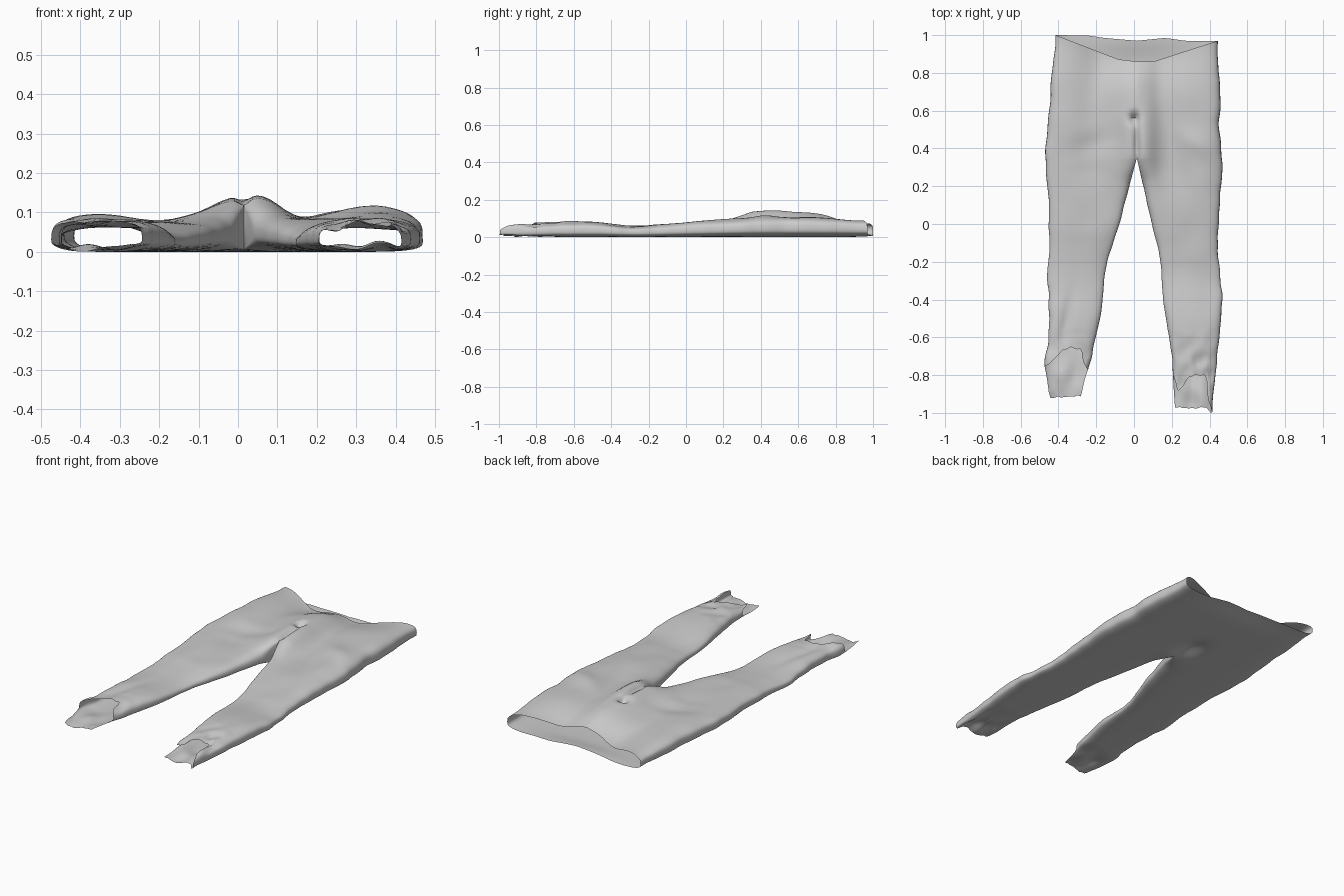
import bpy, bmesh, math
from mathutils import Vector, noise

if "Cube" in bpy.data.objects:
    bpy.data.objects.remove(bpy.data.objects["Cube"])

def interp(table, t):
    """Piecewise-linear lookup; table keys ascend."""
    if t <= table[0][0]:
        return table[0][1]
    for (a, p), (b, q) in zip(table, table[1:]):
        if t <= b:
            return p + (q - p) * (t - a) / (b - a)
    return table[-1][1]

def soft(table, t, r=0.06):
    return sum(interp(table, t + k * r) for k in (-1, -.5, 0, .5, 1)) / 5

def bump(x, y, cx, cy, rx, ry, ang=0):
    c, s = math.cos(ang), math.sin(ang)
    dx, dy = x - cx, y - cy
    return math.exp(-((dx * c + dy * s) / rx) ** 2 - ((dy * c - dx * s) / ry) ** 2)

CROTCH, SEAM_X = 0.35, 0.015

# Outlines of each leg by y, and waist / hem edges by position across the leg (0 inner, 1 outer)
LEFT = dict(
    outer=[(-1, -.455), (-.8, -.465), (-.72, -.475), (-.6, -.45), (-.4, -.45), (-.25, -.462), (-.1, -.447),
           (.1, -.45), (.3, -.468), (.4, -.468), (.6, -.45), (.8, -.435), (1, -.41)],
    inner=[(-.95, -.27), (-.8, -.255), (-.74, -.23), (-.6, -.205), (-.5, -.175), (-.35, -.165), (-.2, -.145),
           (0, -.075), (.2, -.025), (CROTCH, SEAM_X)],
    waist_top=[(0, .86), (.22, .872), (1, 1.0)],
    waist_back=[(0, .97), (.4, .985), (.6, .998), (1, 1.0)],
    hem_top=[(0, -.77), (.12, -.74), (.25, -.67), (.45, -.655), (.7, -.67), (.82, -.73), (1, -.75)],
    hem_back=[(0, -.77), (.06, -.91), (.5, -.915), (.94, -.92), (1, -.75)])
RIGHT = dict(
    outer=[(-1, .415), (-.8, .43), (-.6, .452), (-.4, .468), (-.25, .455), (-.1, .442),
           (.1, .45), (.3, .47), (.5, .45), (.7, .46), (.85, .445), (1, .44)],
    inner=[(-1, .205), (-.75, .205), (-.65, .195), (-.45, .158), (-.2, .143), (0, .093),
           (.15, .06), (CROTCH, SEAM_X)],
    waist_top=[(0, .86), (.22, .862), (1, .97)],
    waist_back=[(0, .97), (.35, .985), (.6, .97), (1, .97)],
    hem_top=[(0, -.8), (.12, -.88), (.25, -.86), (.35, -.81), (.6, -.795), (.8, -.81), (.88, -.93), (1, -.995)],
    hem_back=[(0, -.8), (.05, -.97), (.5, -.975), (.85, -.97), (.95, -1.0), (1, -.995)])
HEIGHT = [(-1, .065), (-.8, .075), (-.65, .083), (-.5, .085), (-.28, .055), (0, .085), (.2, .1),
          (.45, .115), (.6, .115), (.85, .11), (1, .1)]
# Rise and fall across the hips: high at the fly, hollow on each thigh
ACROSS = [(-.45, -.012), (-.35, -.016), (-.2, -.036), (-.1, -.012), (-.02, .02), (.06, .022),
          (.15, -.026), (.25, -.008), (.4, .002)]

def height(x, y):
    """Height of the upper cloth, with its folds."""
    h = soft(HEIGHT, y)
    h += soft(ACROSS, x, .04) * max(0, min(1, (y + .05) * 3))
    h += .01 * bump(x, y, -.03, .47, .06, .16) + .014 * bump(x, y, .07, .4, .05, .2, .12)
    h -= .022 * bump(x, y, SEAM_X, .42, .018, .12)            # fly groove
    h -= .04 * bump(x, y, 0, .56, .025, .025)                 # crotch pucker
    h -= .012 * bump(x, y, -.22, .42, .14, .06, .3)           # thigh folds
    h -= .01 * bump(x, y, .2, .4, .05, .25, .3)
    h += .01 * bump(x, y, .34, .42, .13, .05, -.6)
    h -= .015 * bump(x, y, -.36, -.52, .03, .14, -.2)
    h -= .055 * bump(x, y, 0, .9, .26, .14)                   # sagging front waist
    h += .007 * noise.noise(Vector((x * 8, y * 5, 1.7)))
    if y < -.55:
        h += min(1, (-.55 - y) * 4) * .022 * noise.noise(Vector((x * 18, y * 13, 4)))
    return h

def cloth_point(side, u, y0, top):
    layer = 'top' if top else 'back'
    key = side['outer'][0][1]
    y = y0
    if y0 > .7:
        y = .7 + (y0 - .7) * (interp(side['waist_' + layer], u) - .7) / .3
    elif y0 < -.5:
        hem = interp(side['hem_' + layer], u)
        if 0 < u < 1:
            hem += (.018 if top else .006) * noise.noise(Vector((u * 9, top * 5, key * 9)))
        y = -.5 + (y0 + .5) * (-.5 - hem) / .5
    outer = soft(side['outer'], y, .04) + .006 * noise.noise(Vector((key, y * 12, 0)))
    inner = SEAM_X if y >= CROTCH else interp(side['inner'], y)
    if y < .2:
        inner = soft(side['inner'], y, .05) + .004 * noise.noise(Vector((key, y * 12, 3)))
    x = inner + (outer - inner) * u
    # rounded sides; inner side stays open above the crotch
    q = 2 * u - 1
    n = 2.8 if q < 0 else 3.2
    prof = max(0, 1 - abs(q) ** n) ** (1 / n)
    if q < 0:
        w = max(0, min(1, (CROTCH - y) / .12))
        prof = 1 + (prof - 1) * w
    mid = .42 * soft(HEIGHT, y)
    if top:
        return Vector((x, y, mid + (height(x, y) - mid) * prof))
    # underside: hollow at the seat and waist, crumpled cuffs
    base = .002 + .025 * bump(x, y, 0, .47, .06, .1) + .018 * bump(x, y, 0, .98, .25, .08)
    if y < -.65:
        base += min(1, (-.65 - y) * 4) * max(0, .014 + .035 * noise.noise(Vector((x * 13, y * 7, 9))))
    return Vector((x, y, mid + (base - mid) * prof))

bm = bmesh.new()
COLS, ROWS = 28, 100
us = [(1 - math.cos(math.pi * j / COLS)) / 2 for j in range(COLS + 1)]
ys = [1 - 2 * i / ROWS for i in range(ROWS + 1)]
crotch_row = min(range(ROWS + 1), key=lambda i: abs(ys[i] - CROTCH))
ys[crotch_row] = CROTCH

# Trouser halves: back layer out to the side seam, front layer back to the centre
for side in (LEFT, RIGHT):
    rings = []
    for y0 in ys:
        loop = [(u, False) for u in us] + [(u, True) for u in reversed(us[:-1])]
        rings.append([bm.verts.new(cloth_point(side, u, y0, t)) for u, t in loop])
    for i, (a, b) in enumerate(zip(rings, rings[1:])):
        for j in range(len(a) - 1):
            bm.faces.new((a[j], a[j + 1], b[j + 1], b[j]))
        if i >= crotch_row:                                   # inseam wall below the crotch
            bm.faces.new((a[-1], a[0], b[0], b[-1]))

bmesh.ops.remove_doubles(bm, verts=bm.verts, dist=.0004)
bmesh.ops.recalc_face_normals(bm, faces=bm.faces)
low = min(v.co.z for v in bm.verts)
for v in bm.verts:
    v.co.z -= low
# Face the cloth outwards: the underside must point down
under = sum(f.normal.z for f in bm.faces if f.calc_center_median().z < .02)
if under > 0:
    bmesh.ops.reverse_faces(bm, faces=bm.faces)

mesh = bpy.data.meshes.new("trousers")
bm.to_mesh(mesh)
bm.free()
trousers = bpy.data.objects.new("trousers", mesh)
bpy.context.collection.objects.link(trousers)
bpy.context.view_layer.objects.active = trousers
trousers.select_set(True)
bpy.ops.object.shade_smooth_by_angle(angle=math.radians(50))
